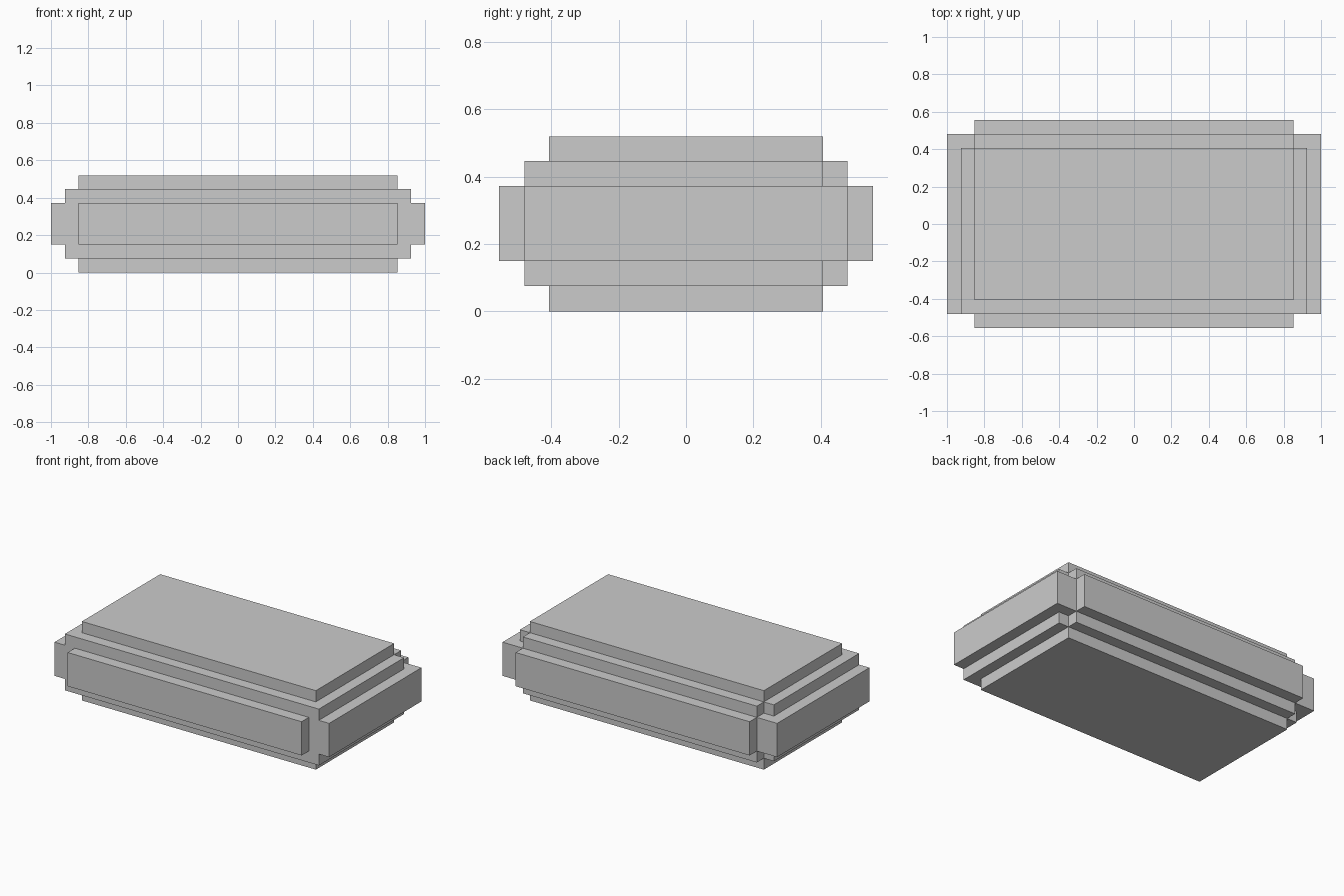
import bpy, bmesh

if "Cube" in bpy.data.objects:
    bpy.data.objects.remove(bpy.data.objects["Cube"])

# Step positions, from core outwards
X = (0.852, 0.925, 1.0)
Y = (0.407, 0.48, 0.555)
Z = ((0.0, 0.52), (0.075, 0.446), (0.15, 0.372))


def prism(name, half, z):
    """Extrude an outline mirrored in x; half lists the +x side, front to back."""
    pts = half + [(-x, y) for x, y in reversed(half)]
    bm = bmesh.new()
    face = bm.faces.new([bm.verts.new((x, y, z[0])) for x, y in pts])
    ext = bmesh.ops.extrude_face_region(bm, geom=[face])["geom"]
    top = [v for v in ext if isinstance(v, bmesh.types.BMVert)]
    bmesh.ops.translate(bm, verts=top, vec=(0, 0, z[1] - z[0]))
    bm.faces.ensure_lookup_table()
    if not any(len(f.verts) == len(pts) and f.calc_center_median().z < z[0] + 1e-5
               for f in bm.faces):
        bm.faces.new([v for v in face.verts])
    bmesh.ops.recalc_face_normals(bm, faces=bm.faces)
    me = bpy.data.meshes.new(name)
    bm.to_mesh(me)
    bm.free()
    ob = bpy.data.objects.new(name, me)
    bpy.context.collection.objects.link(ob)
    return ob


# Full-height core with the top and bottom plates
body = prism("stepped_block", [(X[0], -Y[0]), (X[0], Y[0])], Z[0])

# Middle step: full front corners, notched back corners
step = prism("middle_step", [(X[1], -Y[1]), (X[1], Y[0]),
                             (X[0], Y[0]), (X[0], Y[1])], Z[1])

# Widest belt with raised front and back panels
belt = prism("belt", [(X[0], -Y[2]), (X[0], -Y[1]), (X[2], -Y[1]),
                      (X[2], Y[1]), (X[0], Y[1]), (X[0], Y[2])], Z[2])

# Fuse the layers into one clean solid
bpy.context.view_layer.objects.active = body
for part in (step, belt):
    mod = body.modifiers.new("union", 'BOOLEAN')
    mod.operation = 'UNION'
    mod.solver = 'EXACT'
    mod.object = part
    bpy.ops.object.modifier_apply(modifier=mod.name)
    bpy.data.objects.remove(part)
